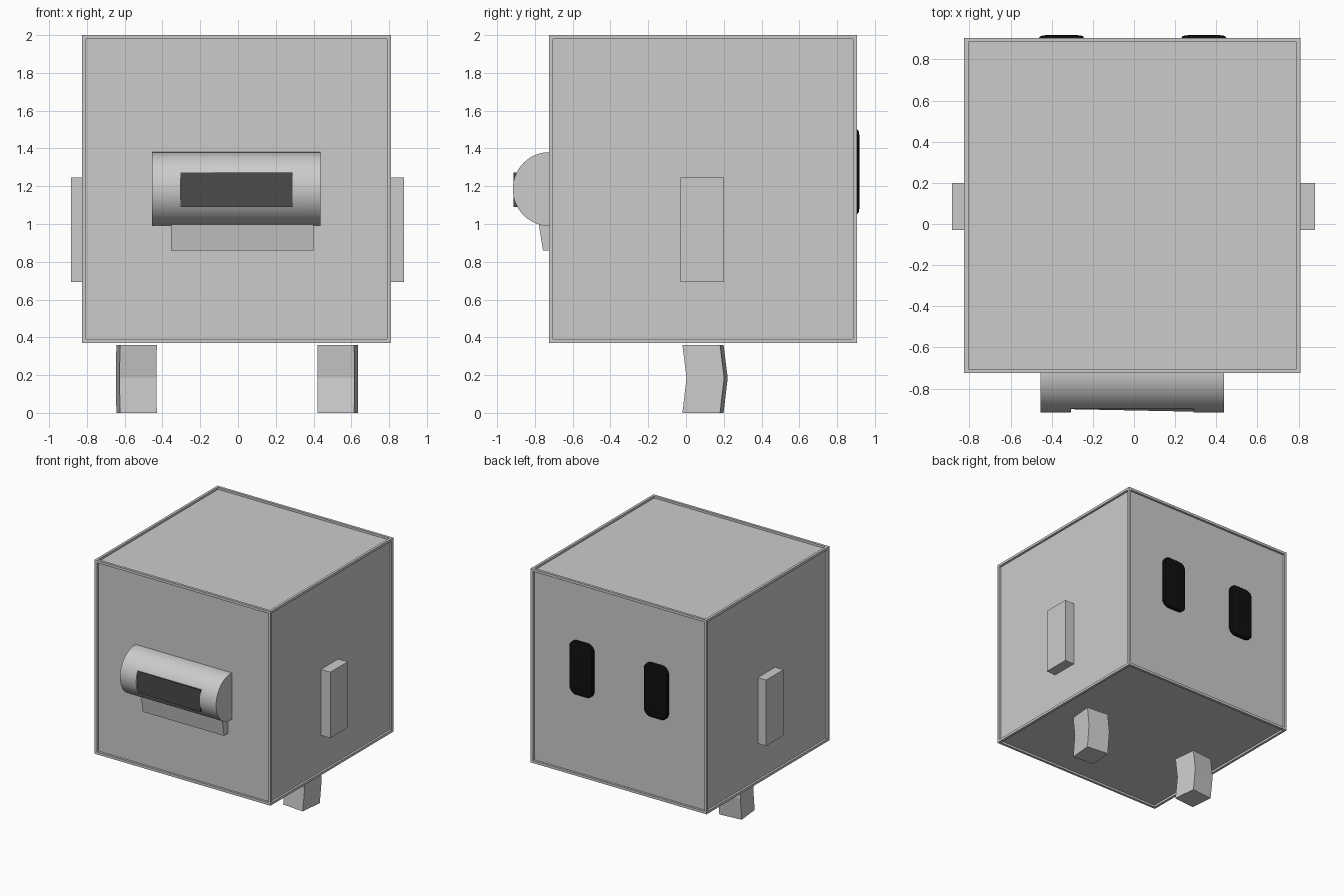
import bpy, bmesh, math
from mathutils import Vector, Matrix

if "Cube" in bpy.data.objects:
    bpy.data.objects.remove(bpy.data.objects["Cube"])


def finish(name, bm, colour=None, smooth=False):
    bmesh.ops.recalc_face_normals(bm, faces=bm.faces)
    me = bpy.data.meshes.new(name)
    bm.to_mesh(me)
    bm.free()
    ob = bpy.data.objects.new(name, me)
    bpy.context.collection.objects.link(ob)
    if colour is not None:
        mat = bpy.data.materials.new(name + "_colour")
        mat.diffuse_color = (colour, colour, colour, 1)
        mat.use_nodes = True
        mat.node_tree.nodes["Principled BSDF"].inputs["Base Color"].default_value = mat.diffuse_color
        me.materials.append(mat)
    if smooth:
        bpy.ops.object.select_all(action='DESELECT')
        bpy.context.view_layer.objects.active = ob
        ob.select_set(True)
        bpy.ops.object.shade_smooth_by_angle(angle=math.radians(35))
    return ob


def box_bm(lo, hi):
    lo, hi = Vector(lo), Vector(hi)
    bm = bmesh.new()
    bmesh.ops.create_cube(bm, size=1)
    bmesh.ops.scale(bm, vec=hi - lo, verts=bm.verts)
    bmesh.ops.translate(bm, vec=(lo + hi) / 2, verts=bm.verts)
    return bm


def extrude_x(profile, x0, x1):
    """Prism along x from a (y, z) outline."""
    bm = bmesh.new()
    face = bm.faces.new([bm.verts.new((x0, y, z)) for y, z in profile])
    out = bmesh.ops.extrude_face_region(bm, geom=[face])
    moved = [v for v in out["geom"] if isinstance(v, bmesh.types.BMVert)]
    bmesh.ops.translate(bm, vec=(x1 - x0, 0, 0), verts=moved)
    return bm


# Cube body with a recessed panel on each side
bm = box_bm((-0.825, -0.725, 0.37), (0.81, 0.905, 2.0))
bmesh.ops.inset_individual(bm, faces=bm.faces[:], thickness=0.03)
bm.normal_update()
panels = sorted(bm.faces, key=lambda f: -f.calc_area())[:6]
old = [(f, f.normal.copy()) for f in panels]
for f, n in old:
    new = bmesh.ops.extrude_discrete_faces(bm, faces=[f])["faces"][0]
    bmesh.ops.translate(bm, vec=n * -0.018, verts=new.verts[:])
finish("body", bm)

# Rounded front housing with a window opening
arc = [(-0.725 - 0.192 * math.sin(math.pi * i / 32),
        1.185 + 0.195 * math.cos(math.pi * i / 32)) for i in range(33)]
outline = [(-0.70, 1.38)] + arc + [(-0.70, 0.99)]
housing = finish("front_housing", extrude_x(outline, -0.455, 0.438), smooth=True)
cutter = finish("window_cutter", box_bm((-0.305, -1.0, 1.09), (0.288, -0.885, 1.272)))
cutter.hide_render = True
cutter.hide_set(True)
cut = housing.modifiers.new("window", 'BOOLEAN')
cut.object = cutter
cut.solver = 'EXACT'

# Slightly slanted dark window plate
bm = box_bm((-0.305, -0.90, 1.09), (0.288, -0.88, 1.272))
for v in bm.verts:
    if v.co.x > 0 and v.co.y < -0.89:
        v.co.y = -0.912
finish("window", bm, 0.07)

# Tapered lip under the housing
lip = [(-0.70, 1.03), (-0.785, 1.03), (-0.757, 0.86), (-0.70, 0.86)]
finish("lip", extrude_x(lip, -0.355, 0.40))

# Domed black rounded plates on the back
for side, cx in (("left", -0.352), ("right", 0.34)):
    bm = bmesh.new()
    rings = []
    for y, inset in ((0.88, 0), (0.905, 0), (0.914, 0.008), (0.919, 0.04)):
        ring = []
        for k, (sx, sz) in enumerate(((1, 1), (-1, 1), (-1, -1), (1, -1))):
            for j in range(7):
                a = math.pi / 2 * (k + j / 6)
                r = 0.06 - inset
                ring.append(bm.verts.new((cx + sx * 0.05 + r * math.cos(a), y,
                                          1.277 + sz * 0.165 + r * math.sin(a))))
        rings.append(ring)
    for a, b in zip(rings, rings[1:]):
        for i in range(len(a)):
            j = (i + 1) % len(a)
            bm.faces.new((a[i], a[j], b[j], b[i]))
    bm.faces.new(rings[0])
    bm.faces.new(rings[-1])
    finish(side + "_back_plate", bm, 0.005, smooth=True)

# Arms
finish("left_arm", box_bm((-0.885, -0.03, 0.692), (-0.80, 0.20, 1.245)))
finish("right_arm", box_bm((0.79, -0.03, 0.692), (0.88, 0.20, 1.245)))

# Bent legs, turned slightly outwards
leg = [(-0.10, 0), (0.10, 0), (0.122, 0.185), (0.10, 0.36), (-0.10, 0.36), (-0.078, 0.185)]
for name, cx, turn in (("left_leg", -0.537, 5.5), ("right_leg", 0.527, -5.5)):
    bm = extrude_x(leg, -0.098, 0.098)
    bm.transform(Matrix.Translation((cx, 0.09, 0)) @ Matrix.Rotation(math.radians(turn), 4, 'Z'))
    finish(name, bm)
